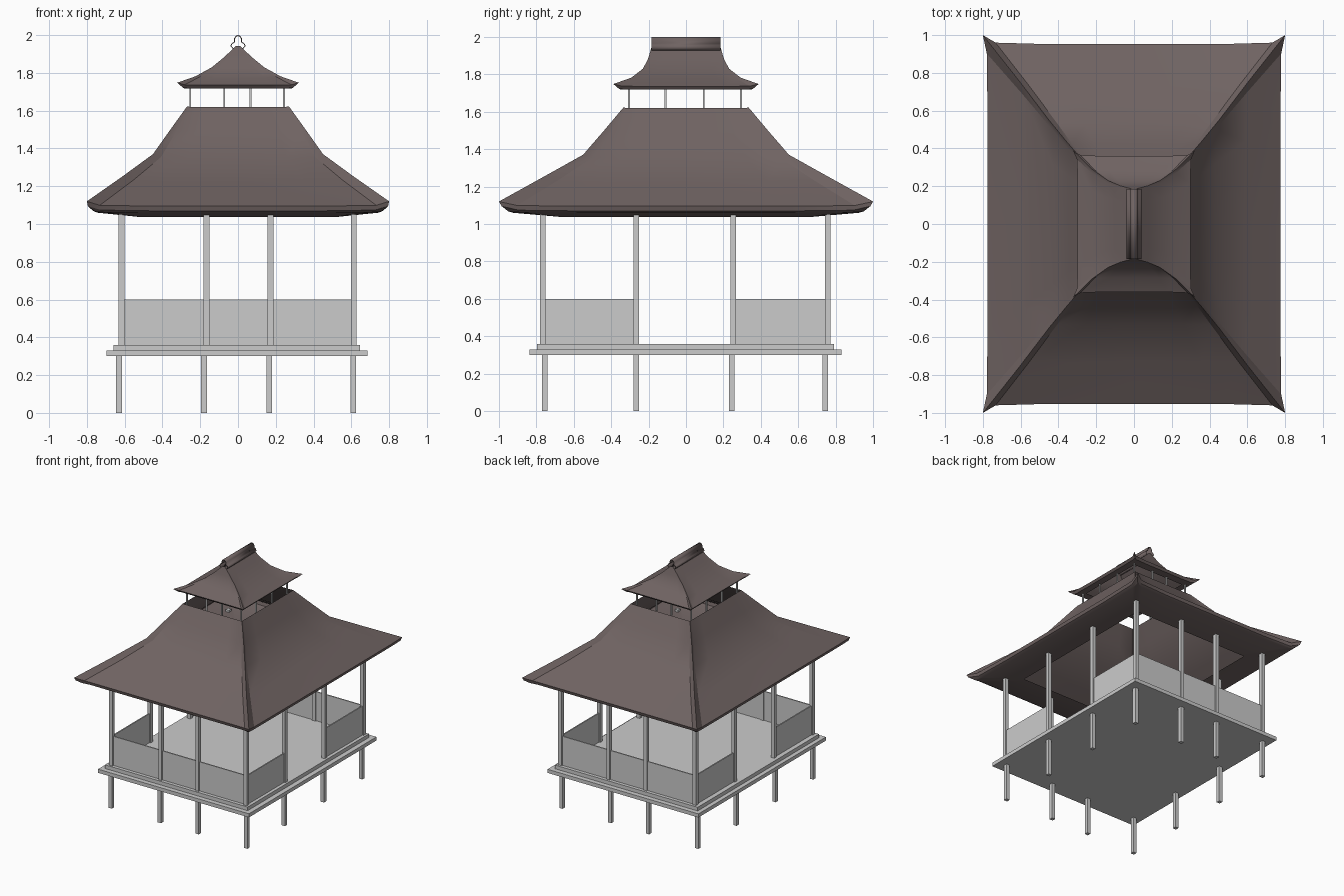
import bpy, bmesh, math

if "Cube" in bpy.data.objects:
    bpy.data.objects.remove(bpy.data.objects["Cube"])

brown = bpy.data.materials.new("dark_brown")
brown.diffuse_color = (0.16, 0.125, 0.122, 1)
brown.use_nodes = True
brown.node_tree.nodes["Principled BSDF"].inputs["Base Color"].default_value = brown.diffuse_color


def finish(name, bm, mat=None, smooth=None):
    me = bpy.data.meshes.new(name)
    bmesh.ops.recalc_face_normals(bm, faces=bm.faces)
    bm.to_mesh(me)
    bm.free()
    ob = bpy.data.objects.new(name, me)
    bpy.context.collection.objects.link(ob)
    if mat:
        me.materials.append(mat)
    if smooth:
        bpy.ops.object.select_all(action='DESELECT')
        ob.select_set(True)
        bpy.context.view_layer.objects.active = ob
        bpy.ops.object.shade_smooth_by_angle(angle=math.radians(smooth))
    return ob


def add_box(bm, x0, x1, y0, y1, z0, z1):
    vs = bmesh.ops.create_cube(bm, size=1)["verts"]
    for v in vs:
        v.co = ((x0 + x1) / 2 + v.co.x * (x1 - x0),
                (y0 + y1) / 2 + v.co.y * (y1 - y0),
                (z0 + z1) / 2 + v.co.z * (z1 - z0))


def boxes(name, items):
    bm = bmesh.new()
    for b in items:
        add_box(bm, *b)
    return finish(name, bm)


def perimeter_posts(name, xs, ys, w, z0, z1):
    """Square posts on the outline of a 4 x 4 layout."""
    h = w / 2
    boxes(name, [(x - h, x + h, y - h, y + h, z0, z1)
                 for x in xs for y in ys
                 if x in (xs[0], xs[-1]) or y in (ys[0], ys[-1])])


def hip_roof(name, rings, sharp=30):
    """Skin rectangular rings; each is (mid-side xyz, corner xyz)."""
    ts = (-1, -0.94, -0.6, 0, 0.6, 0.94)
    bm = bmesh.new()
    loops = []
    for (mx, my, mz), (cx, cy, cz) in rings:
        loop = []
        for side in range(4):
            for t in ts:
                w = abs(t) ** sharp
                a, b = mx + (cx - mx) * w, my + (cy - my) * w
                x, y = ((a * t, -b), (a, b * t), (-a * t, b), (-a, -b * t))[side]
                loop.append(bm.verts.new((x, y, mz + (cz - mz) * w)))
        loops.append(loop)
    n = len(loops[0])
    for lo, hi in zip(loops, loops[1:]):
        for i in range(n):
            j = (i + 1) % n
            bm.faces.new((lo[i], lo[j], hi[j], hi[i]))
    return finish(name, bm, brown, 25)


# Raised floor
boxes("floor_base", [(-0.695, 0.685, -0.835, 0.83, 0.30, 0.33)])
boxes("floor_deck", [(-0.66, 0.645, -0.795, 0.79, 0.33, 0.36)])

# Stilts and main posts
perimeter_posts("stilts", (-0.63, -0.18, 0.165, 0.61),
                (-0.755, -0.265, 0.245, 0.745), 0.03, 0, 0.30)
perimeter_posts("main_posts", (-0.617, -0.167, 0.172, 0.613),
                (-0.765, -0.265, 0.253, 0.757), 0.03, 0.36, 1.065)

# Low walls: full width front and back, ends only on the sides
walls = []
for y in (-0.762, 0.757):
    walls.append((-0.605, 0.60, y - 0.005, y + 0.005, 0.36, 0.60))
for x in (-0.617, 0.613):
    for y0, y1 in ((-0.76, -0.25), (0.265, 0.75)):
        walls.append((x - 0.005, x + 0.005, y0, y1, 0.36, 0.60))
boxes("low_walls", walls)

# Main roof: soffit, eave, curved slope, open top
hip_roof("main_roof", [
    ((0.52, 0.66, 1.037), (0.52, 0.66, 1.037)),
    ((0.745, 0.925, 1.06), (0.76, 0.95, 1.068)),
    ((0.768, 0.945, 1.07), (0.795, 0.985, 1.095)),
    ((0.775, 0.952, 1.095), (0.80, 1.0, 1.12)),
    ((0.59, 0.73, 1.225), (0.61, 0.76, 1.253)),
    ((0.43, 0.53, 1.352), (0.45, 0.55, 1.37)),
    ((0.345, 0.42, 1.49), (0.36, 0.44, 1.497)),
    ((0.27, 0.335, 1.62), (0.27, 0.335, 1.622)),
])

# Lantern posts
perimeter_posts("lantern_posts", (-0.253, -0.073, 0.066, 0.243),
                (-0.305, -0.11, 0.095, 0.293), 0.01, 1.60, 1.735)

# Small upper roof
hip_roof("upper_roof", [
    ((0.23, 0.28, 1.718), (0.23, 0.28, 1.718)),
    ((0.285, 0.345, 1.718), (0.292, 0.358, 1.722)),
    ((0.298, 0.36, 1.735), (0.322, 0.388, 1.748)),
    ((0.22, 0.285, 1.775), (0.225, 0.292, 1.782)),
    ((0.135, 0.227, 1.827), (0.138, 0.23, 1.83)),
    ((0.075, 0.203, 1.882), (0.075, 0.203, 1.882)),
    ((0.010, 0.185, 1.943), (0.010, 0.185, 1.943)),
])

# Hollow ridge cap: open profile swept along y
half = [(0.022, 1.925), (0.038, 1.942), (0.033, 1.954), (0.019, 1.963),
        (0.018, 1.982), (0.010, 1.994)]
prof = half + [(0, 1.998)] + [(-x, z) for x, z in reversed(half)]
bm = bmesh.new()
front = [bm.verts.new((x, -0.185, z)) for x, z in prof]
back = [bm.verts.new((x, 0.185, z)) for x, z in prof]
for i in range(len(prof) - 1):
    bm.faces.new((front[i], front[i + 1], back[i + 1], back[i]))
cap = finish("ridge_cap", bm, brown, 30)
sol = cap.modifiers.new("thickness", 'SOLIDIFY')
sol.thickness = 0.005
sol.offset = 0
